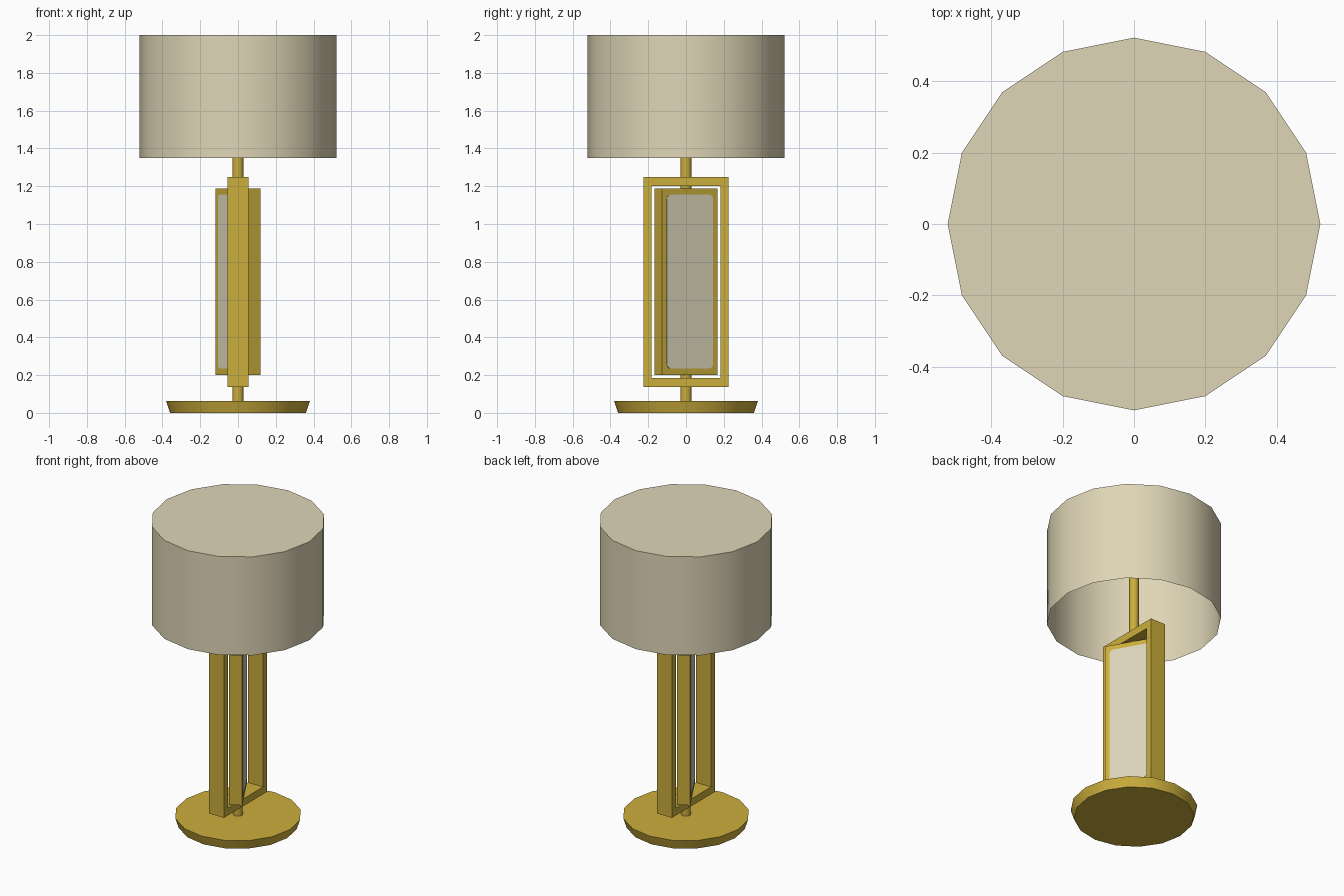
import bpy, bmesh, math
from mathutils import Matrix

if "Cube" in bpy.data.objects:
    bpy.data.objects.remove(bpy.data.objects["Cube"])


def material(name, rgb):
    m = bpy.data.materials.new(name)
    m.diffuse_color = (*rgb, 1)
    m.use_nodes = True
    m.node_tree.nodes["Principled BSDF"].inputs["Base Color"].default_value = m.diffuse_color
    return m


GOLD = material("brushed gold", (0.60, 0.42, 0.045))
CREAM = material("cream fabric", (0.74, 0.67, 0.47))
PANE = material("pale panel", (0.72, 0.66, 0.49))


def finish(name, bm, mat, smooth=False):
    bmesh.ops.recalc_face_normals(bm, faces=bm.faces)
    me = bpy.data.meshes.new(name)
    bm.to_mesh(me)
    bm.free()
    me.materials.append(mat)
    ob = bpy.data.objects.new(name, me)
    bpy.context.collection.objects.link(ob)
    if smooth:
        bpy.ops.object.select_all(action='DESELECT')
        ob.select_set(True)
        bpy.context.view_layer.objects.active = ob
        bpy.ops.object.shade_smooth_by_angle(angle=math.radians(35))
    return ob


def drum(name, r0, r1, z0, z1, sides, mat, open_bottom=False):
    bm = bmesh.new()
    rings = [[bm.verts.new((r * math.cos(2 * math.pi * i / sides),
                            r * math.sin(2 * math.pi * i / sides), z))
              for i in range(sides)] for r, z in ((r0, z0), (r1, z1))]
    for i in range(sides):
        j = (i + 1) % sides
        bm.faces.new((rings[0][i], rings[0][j], rings[1][j], rings[1][i]))
    bm.faces.new(rings[1])
    if not open_bottom:
        bm.faces.new(rings[0][::-1])
    return finish(name, bm, mat, smooth=True)


def slab(name, outline, x0, x1, mat, hole=None):
    """Extrude a (y, z) outline along x, optionally with a matching hole."""
    bm = bmesh.new()
    loops = [outline] + ([hole] if hole else [])
    ends = [[[bm.verts.new((x, y, z)) for y, z in lp] for lp in loops] for x in (x0, x1)]
    n = len(outline)
    for k in range(len(loops)):
        for i in range(n):
            j = (i + 1) % n
            bm.faces.new((ends[0][k][i], ends[0][k][j], ends[1][k][j], ends[1][k][i]))
    for end in ends:
        if hole:
            for i in range(n):
                j = (i + 1) % n
                bm.faces.new((end[0][i], end[0][j], end[1][j], end[1][i]))
        else:
            bm.faces.new(end[0])
    return finish(name, bm, mat)


def rect(hy, z0, z1):
    return [(-hy, z0), (hy, z0), (hy, z1), (-hy, z1)]


def round_rect(hy, z0, z1, r, steps=4):
    pts = []
    corners = [(hy - r, z1 - r), (-hy + r, z1 - r), (-hy + r, z0 + r), (hy - r, z0 + r)]
    for c, (y, z) in enumerate(corners):
        for s in range(steps + 1):
            a = math.pi / 2 * (c + s / steps)
            pts.append((y + r * math.cos(a), z + r * math.sin(a)))
    return pts


# base, stem and shade
drum("base", 0.36, 0.38, 0.0, 0.062, 16, GOLD)
drum("stem", 0.029, 0.029, 0.05, 1.99, 16, GOLD)
drum("lampshade", 0.522, 0.522, 1.35, 2.0, 16, CREAM, open_bottom=True)

# open outer frame
slab("outer_frame", rect(0.225, 0.138, 1.25), -0.055, 0.055, GOLD, rect(0.183, 0.186, 1.2))

# turned inner block with a pale panel on both broad faces
turned = [slab("inner_block", rect(0.169, 0.2, 1.188), -0.04, 0.04, GOLD)]
for side, label in ((1, "right"), (-1, "left")):
    turned.append(slab("panel_" + label, round_rect(0.141, 0.235, 1.156, 0.025),
                       side * 0.038, side * 0.042, PANE))
for ob in turned:
    ob.data.transform(Matrix.Rotation(math.radians(30), 4, 'Z'))
